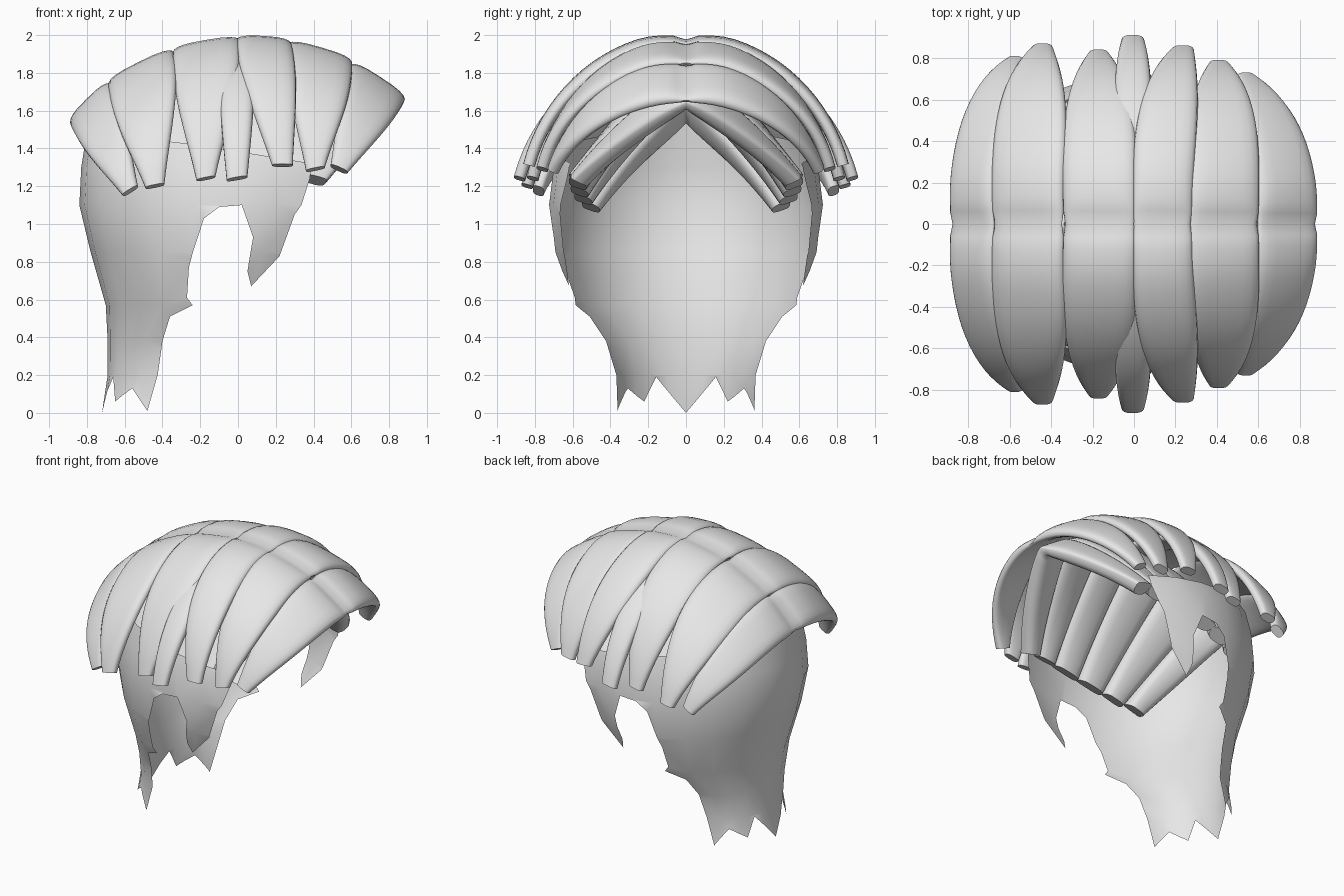
import bpy, bmesh, math
from mathutils import Vector

cube = bpy.data.objects.get("Cube")
if cube:
    bpy.data.objects.remove(cube, do_unlink=True)

# Single hair colour
hair = bpy.data.materials.new("light_grey_hair")
hair.use_nodes = True
hair.diffuse_color = (0.8, 0.8, 0.8, 1)
hair.node_tree.nodes["Principled BSDF"].inputs["Base Color"].default_value = (0.8, 0.8, 0.8, 1)


def finish(name, bm, angle):
    """Turn a half mesh into a mirrored, shaded object."""
    mesh = bpy.data.meshes.new(name)
    bmesh.ops.recalc_face_normals(bm, faces=bm.faces[:])
    bm.to_mesh(mesh)
    bm.free()
    mesh.materials.append(hair)
    obj = bpy.data.objects.new(name, mesh)
    bpy.context.collection.objects.link(obj)
    bpy.ops.object.select_all(action='DESELECT')
    obj.select_set(True)
    bpy.context.view_layer.objects.active = obj
    bpy.ops.object.shade_smooth_by_angle(angle=math.radians(angle))
    mirror = obj.modifiers.new("mirror", 'MIRROR')
    mirror.use_axis = (False, True, False)
    mirror.merge_threshold = 0.002


def spow(v, p):
    return math.copysign(abs(v) ** p, v)


def lock(name, rear, front, tip_rear, tip_front, reach,
         outer=0.06, inner=0.03, bend=74, belly=0.22):
    """Sweep a flattened tuft from the parting down to its tip."""
    steps, sides, end = 18, 20, math.radians(bend)
    top_mid = (Vector(rear) + Vector(front)) / 2
    tip_mid = (Vector(tip_rear) + Vector(tip_front)) / 2
    bm = bmesh.new()
    rings = []
    for i in range(steps + 1):
        f = i / steps
        t = end * f
        s = (math.cos(t) - math.cos(end)) / (1 - math.cos(end))
        y = reach * math.sin(t) / math.sin(end)
        if bend < 45:
            s = 0.75 * (1 - f) + 0.25 * s

        def edge(top, tip):
            return Vector((tip[0] + (top[0] - tip[0]) * s, y, tip[1] + (top[1] - tip[1]) * s))

        a, b = edge(rear, tip_rear), edge(front, tip_front)
        mid, half = (a + b) / 2, (b - a) / 2
        d = (top_mid - tip_mid) * -math.sin(t) / (1 - math.cos(end))
        tangent = Vector((d.x, reach * math.cos(t) / math.sin(end), d.y))
        normal = half.cross(tangent).normalized()
        if normal.dot(mid - Vector((0, 0, 1))) < 0:
            normal.negate()
        # Pinch at the parting, swell above the tip
        puff = 0.2 + 0.8 * min(1, f / 0.2) ** 0.5
        out = outer * puff * (1 - 0.45 * f)
        swell = (0.95 if i == 0 else 1) + belly * math.sin(math.pi * f ** 1.5)
        ring = []
        for k in range(sides):
            ang = 2 * math.pi * k / sides
            u, v = spow(math.cos(ang), 0.65), spow(math.sin(ang), 0.75)
            p = mid + half * u * swell + normal * v * (out if v > 0 else inner)
            p.y = 0 if i == 0 else max(p.y, 0.001)
            ring.append(bm.verts.new(p))
        rings.append(ring)
    for r0, r1 in zip(rings, rings[1:]):
        for k in range(sides):
            n = (k + 1) % sides
            bm.faces.new((r0[k], r0[n], r1[n], r1[k]))
    bm.faces.new(rings[-1])
    finish(name, bm, 50)


# Overlapping outer locks, from the nape side to the fringe
lock("rear_lock", (-.88, 1.53), (-.67, 1.74), (-.61, 1.15), (-.53, 1.20), .78)
lock("crown_rear_lock", (-.68, 1.74), (-.34, 1.91), (-.49, 1.19), (-.39, 1.21), .84)
lock("crown_lock", (-.34, 1.91), (.01, 1.97), (-.22, 1.23), (-.12, 1.25), .81)
lock("under_lock", (-.09, 1.90), (.08, 1.91), (-.06, 1.23), (.05, 1.25), .88)
lock("crown_front_lock", (-.01, 1.97), (.28, 1.95), (.18, 1.31), (.29, 1.31), .83)
lock("front_lock", (.26, 1.95), (.60, 1.85), (.36, 1.28), (.46, 1.30), .76)
lock("fringe_lock", (.59, 1.84), (.88, 1.65), (.49, 1.31), (.58, 1.27), .70, bend=68, belly=0.12)

# Inner layer: straighter locks, edge to edge, with tips tucked inside the cap
TOPS = [(-.83, 1.56), (-.64, 1.72), (-.33, 1.86), (0, 1.91), (.28, 1.89), (.58, 1.79), (.81, 1.64)]
TIPS = [(-.50, 1.08), (-.36, 1.12), (-.20, 1.16), (0, 1.20), (.20, 1.24), (.35, 1.26), (.47, 1.23)]
for i, reach in enumerate((.53, .57, .59, .60, .60, .59)):
    lock(f"inner_lock_{i + 1}", TOPS[i], TOPS[i + 1], TIPS[i], TIPS[i + 1], reach,
         outer=0.04, inner=0.08, bend=30, belly=0.05)

# Cap levels: height, back x, depth to widest point, half width
LEVELS = [(0, -.72, .30, .37), (.2, -.69, .35, .38), (.38, -.69, .40, .44),
          (.57, -.70, .60, .60), (.85, -.78, .73, .70), (1.1, -.84, .84, .725),
          (1.3, -.83, .83, .70), (1.55, -.79, .78, .62)]


def level(z):
    for lo, hi in zip(LEVELS, LEVELS[1:]):
        if z <= hi[0]:
            f = (z - lo[0]) / (hi[0] - lo[0])
            return [p + (q - p) * f for p, q in zip(lo, hi)][1:]
    return LEVELS[-1][1:]


def unroll(x, z):
    back, depth, _ = level(z)
    return math.acos(max(-1, min(1, 1 - (x - back) / depth)))


# Cap side outline: jagged nape, ear opening, pointed sideburn, temple
OUTLINE = [(-.72, 0), (-.66, .19), (-.65, .06), (-.56, .13), (-.48, .01), (-.40, .38),
           (-.36, .51), (-.24, .57), (-.27, .61), (-.26, .77), (-.18, 1.03), (-.10, 1.09),
           (.02, 1.10), (.08, .93), (.05, .75), (.07, .67), (.22, .83), (.30, 1.05),
           (.38, 1.24), (.39, 1.32)]

bm = bmesh.new()
flat = [(unroll(x, z), z) for x, z in OUTLINE] + [(1.3, 1.42), (0.6, 1.48), (0, 1.55)]
bm.faces.new([bm.verts.new((a, 0, z)) for a, z in flat])


def cut(co, no):
    bmesh.ops.bisect_plane(bm, geom=bm.verts[:] + bm.edges[:] + bm.faces[:], dist=1e-5,
                           plane_co=co, plane_no=no)


for i in range(1, 9):
    cut((i * 0.26, 0, 0), (1, 0, 0))
for lev in LEVELS[1:-1]:
    cut((0, 0, lev[0]), (0, 0, 1))
bmesh.ops.triangulate(bm, faces=[f for f in bm.faces if len(f.verts) > 4])
# Wrap the flat outline around the head
for v in bm.verts:
    a, z = v.co.x, v.co.z
    back, depth, width = level(z)
    v.co = (back + depth * (1 - math.cos(a)), width * math.sin(a), z)
finish("hair_cap", bm, 30)
